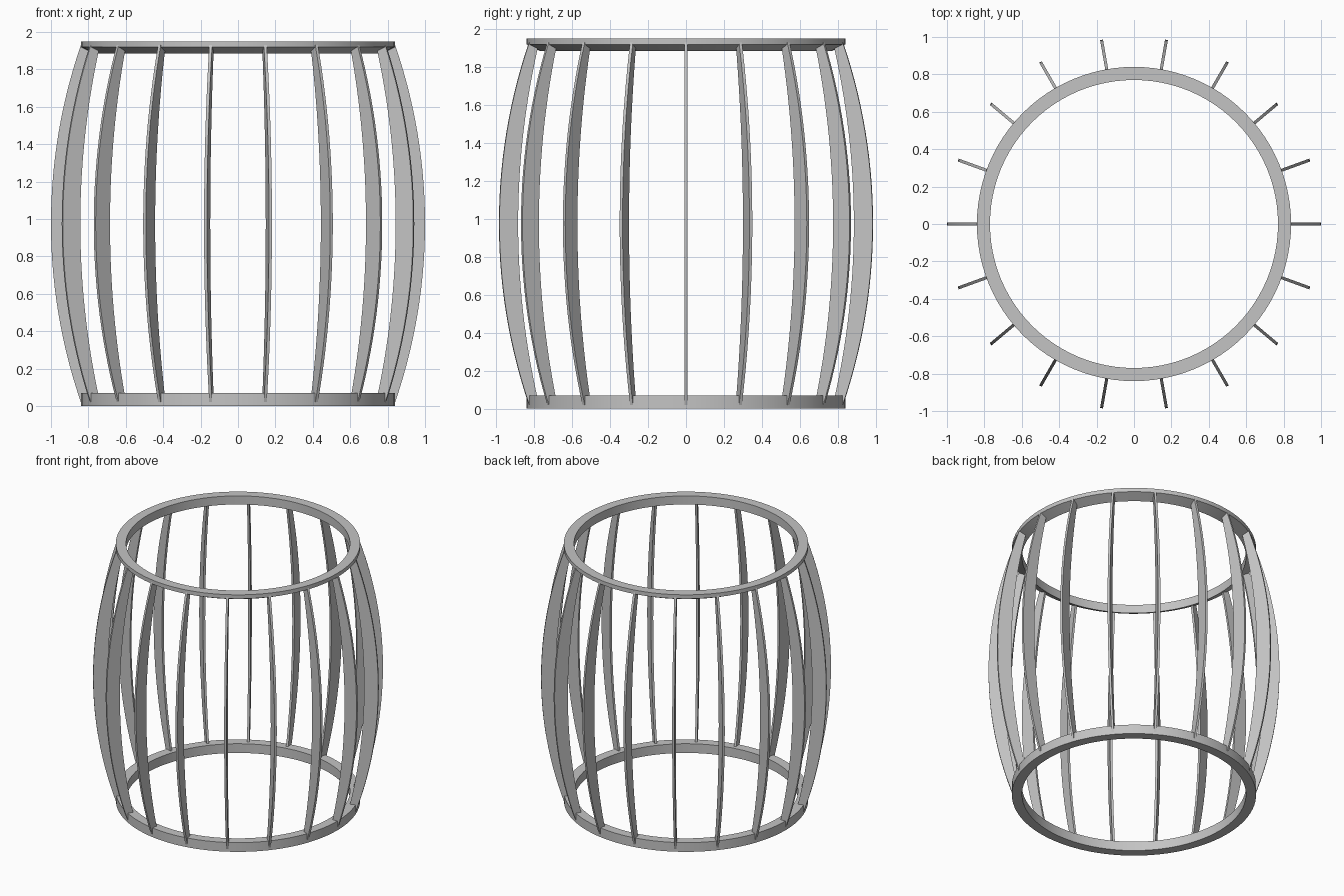
import bpy, bmesh, math

if "Cube" in bpy.data.objects:
    bpy.data.objects.remove(bpy.data.objects["Cube"])

RIBS = 18          # ribs around the barrel
THICK = 0.016      # rib thickness
MID = 0.975        # mid height

grey = bpy.data.materials.new("plain grey")
grey.diffuse_color = (0.55, 0.55, 0.55, 1)
grey.use_nodes = True
grey.node_tree.nodes["Principled BSDF"].inputs["Base Color"].default_value = grey.diffuse_color


def finish(name, bm, angle=30):
    bmesh.ops.recalc_face_normals(bm, faces=bm.faces)
    mesh = bpy.data.meshes.new(name)
    bm.to_mesh(mesh)
    bm.free()
    mesh.materials.append(grey)
    ob = bpy.data.objects.new(name, mesh)
    bpy.context.collection.objects.link(ob)
    bpy.ops.object.select_all(action='DESELECT')
    ob.select_set(True)
    bpy.context.view_layer.objects.active = ob
    bpy.ops.object.shade_smooth_by_angle(angle=math.radians(angle))
    return ob


def ring(name, profile, segs=96):
    """Turn a closed (radius, height) profile around the z axis."""
    bm = bmesh.new()
    loops = []
    for i in range(segs):
        a = 2 * math.pi * i / segs
        loops.append([bm.verts.new((r * math.cos(a), r * math.sin(a), z)) for r, z in profile])
    n = len(profile)
    for i in range(segs):
        p, q = loops[i], loops[(i + 1) % segs]
        for j in range(n):
            k = (j + 1) % n
            bm.faces.new((p[j], q[j], q[k], p[k]))
    return finish(name, bm)


def bow(r_end, r_mid, z0, z1, steps=28):
    """Points of a circular arc that bulges outwards at mid height."""
    half, sag = (z1 - z0) / 2, r_mid - r_end
    rad = (half * half + sag * sag) / (2 * sag)
    a = math.asin(half / rad)
    mid = (z0 + z1) / 2
    return [(r_mid - rad + rad * math.cos(t), mid + rad * math.sin(t))
            for t in (a * (2 * i / steps - 1) for i in range(steps + 1))]


def rib(name, angle):
    """Curved flat stave standing radially."""
    bm = bmesh.new()
    outer = bow(0.84, 1.0, MID - 0.955, MID + 0.955)
    inner = bow(0.795, 0.9, MID - 0.925, MID + 0.925)
    c, s = math.cos(angle), math.sin(angle)
    rows = []
    for (ro, zo), (ri, zi) in zip(outer, inner):
        rows.append([bm.verts.new((r * c - t * s, r * s + t * c, z))
                     for r, t, z in ((ro, -THICK / 2, zo), (ro, THICK / 2, zo),
                                     (ri, THICK / 2, zi), (ri, -THICK / 2, zi))])
    for p, q in zip(rows, rows[1:]):
        for j in range(4):
            k = (j + 1) % 4
            bm.faces.new((p[j], p[k], q[k], q[j]))
    bm.faces.new(rows[0])
    bm.faces.new(rows[-1])
    return finish(name, bm)


# Hoops: square bottom one, top one with a sloping underside
ring("bottom_ring", [(0.77, 0), (0.84, 0), (0.84, 0.07), (0.77, 0.07)])
ring("top_ring", [(0.77, 1.885), (0.84, 1.92), (0.84, 1.95), (0.77, 1.95)])

# Ribs between the hoops
for i in range(RIBS):
    rib(f"rib_{i + 1}", 2 * math.pi * i / RIBS)
